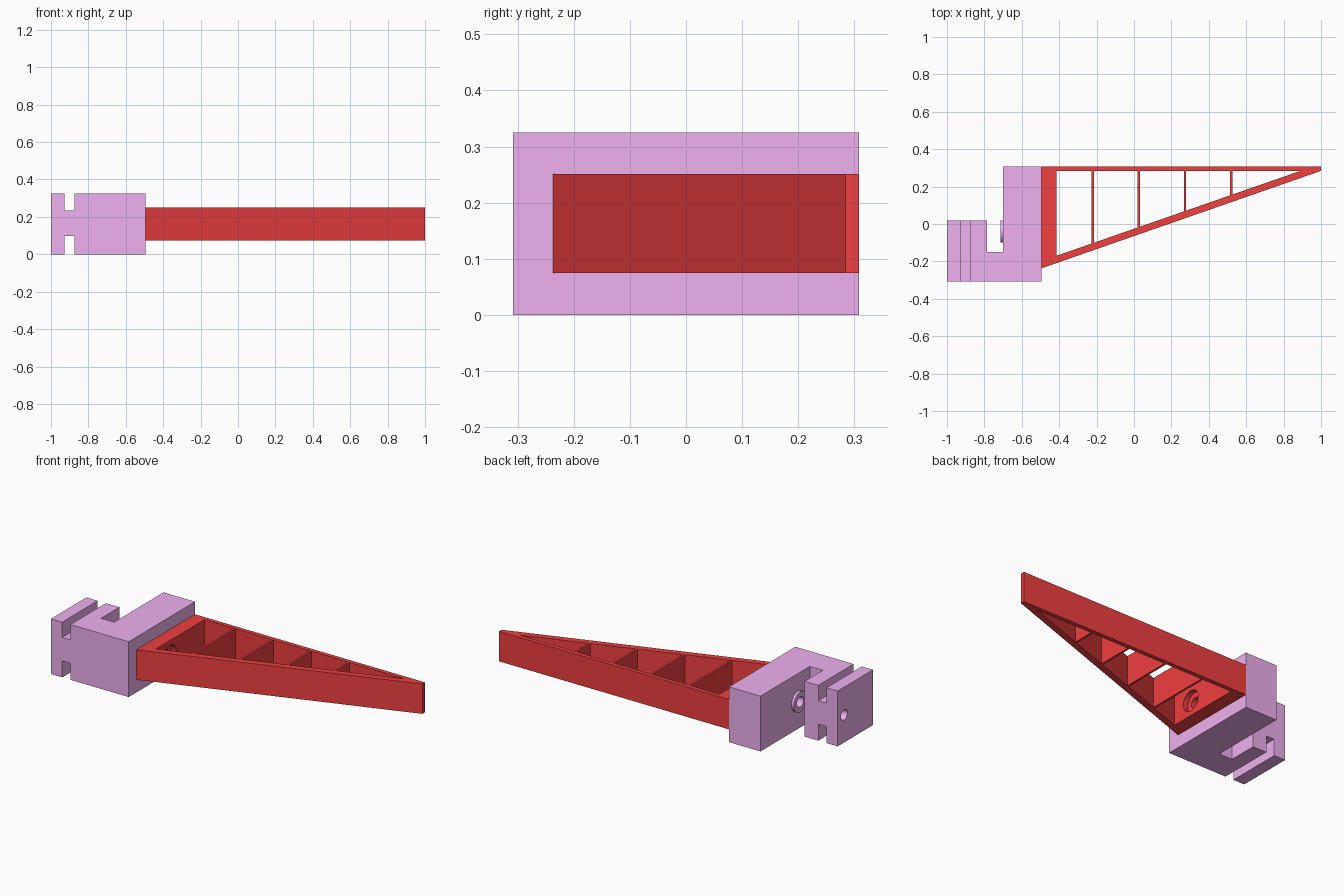
import bpy, bmesh, math
from mathutils import Matrix

if "Cube" in bpy.data.objects:
    bpy.data.objects.remove(bpy.data.objects["Cube"])

ZC = 0.1625      # mid height of the bore
YC = -0.04       # bore position across the model


def material(name, rgb):
    m = bpy.data.materials.new(name)
    m.diffuse_color = (*rgb, 1)
    m.use_nodes = True
    m.node_tree.nodes["Principled BSDF"].inputs["Base Color"].default_value = m.diffuse_color
    return m


def add_object(name, bm, mat=None):
    bmesh.ops.recalc_face_normals(bm, faces=bm.faces)
    me = bpy.data.meshes.new(name)
    bm.to_mesh(me)
    bm.free()
    ob = bpy.data.objects.new(name, me)
    bpy.context.collection.objects.link(ob)
    if mat:
        me.materials.append(mat)
    return ob


def prism(name, outline, z0, z1, mat=None):
    bm = bmesh.new()
    f = bm.faces.new([bm.verts.new((x, y, z0)) for x, y in outline])
    r = bmesh.ops.extrude_face_region(bm, geom=[f])
    vs = [v for v in r["geom"] if isinstance(v, bmesh.types.BMVert)]
    bmesh.ops.translate(bm, verts=vs, vec=(0, 0, z1 - z0))
    return add_object(name, bm, mat)


def rod(name, x0, x1, radius, mat=None):
    bm = bmesh.new()
    m = Matrix.Translation(((x0 + x1) / 2, YC, ZC)) @ Matrix.Rotation(math.pi / 2, 4, 'Y')
    bmesh.ops.create_cone(bm, cap_ends=True, segments=48, radius1=radius,
                          radius2=radius, depth=x1 - x0, matrix=m)
    return add_object(name, bm, mat)


def box(name, x0, x1, y0, y1, z0, z1):
    return prism(name, [(x0, y0), (x1, y0), (x1, y1), (x0, y1)], z0, z1)


def boolean(ob, other, op='DIFFERENCE'):
    other.hide_render = True
    mod = ob.modifiers.new("bool", 'BOOLEAN')
    mod.operation, mod.solver, mod.object = op, 'EXACT', other
    bpy.context.view_layer.objects.active = ob
    bpy.ops.object.modifier_apply(modifier=mod.name)
    bpy.data.objects.remove(other)


def shade(ob):
    bpy.ops.object.select_all(action='DESELECT')
    ob.select_set(True)
    bpy.context.view_layer.objects.active = ob
    bpy.ops.object.shade_smooth_by_angle(angle=math.radians(30))


pink = material("pink", (0.86, 0.44, 0.86))
red = material("red", (0.87, 0.05, 0.05))

# Clamp bracket: block with a side arm and an end plate
bracket = prism("clamp_bracket", [
    (-1, -0.308), (-0.495, -0.308), (-0.495, 0.308), (-0.7, 0.308),
    (-0.7, -0.15), (-0.785, -0.15), (-0.785, 0.02), (-1, 0.02)], 0, 0.325, pink)
boolean(bracket, rod("boss", -0.715, -0.68, 0.06), 'UNION')
# Grooves above and below the end plate
for z0, z1 in ((0.235, 0.4), (-0.1, 0.097)):
    boolean(bracket, box("groove_cutter", -0.927, -0.874, -0.4, 0.1, z0, z1))
# Bolt bore through plate and block
boolean(bracket, rod("bore_cutter", -1.1, -0.4, 0.03))
shade(bracket)

# Tapered shelf arm: triangular frame
Z0, Z1 = 0.075, 0.251
SLOPE = 0.348


def inner_y(x):
    return -0.17 + SLOPE * (x + 0.415)


arm = prism("triangular_arm", [
    (-0.495, -0.237), (1, 0.284), (1, 0.308), (-0.495, 0.308)], Z0, Z1, red)
tip = -0.415 + (0.283 + 0.17) / SLOPE
boolean(arm, prism("window_cutter", [
    (-0.415, inner_y(-0.415)), (tip, 0.283), (-0.415, 0.283)], 0, 0.4))
# Bolt hole with a counterbore on the inside of the thick wall
boolean(arm, rod("hole_cutter", -0.6, -0.38, 0.03))
boolean(arm, rod("counterbore_cutter", -0.445, -0.38, 0.06))
shade(arm)

# Thin ribs across the frame
for i, x in enumerate((-0.221, 0.026, 0.273, 0.52)):
    a, b = x - 0.006, x + 0.006
    prism(f"arm_rib_{i + 1}", [
        (a, inner_y(a) - 0.008), (b, inner_y(b) - 0.008), (b, 0.29), (a, 0.29)],
        Z0 + 0.0005, Z1 - 0.0005, red)
